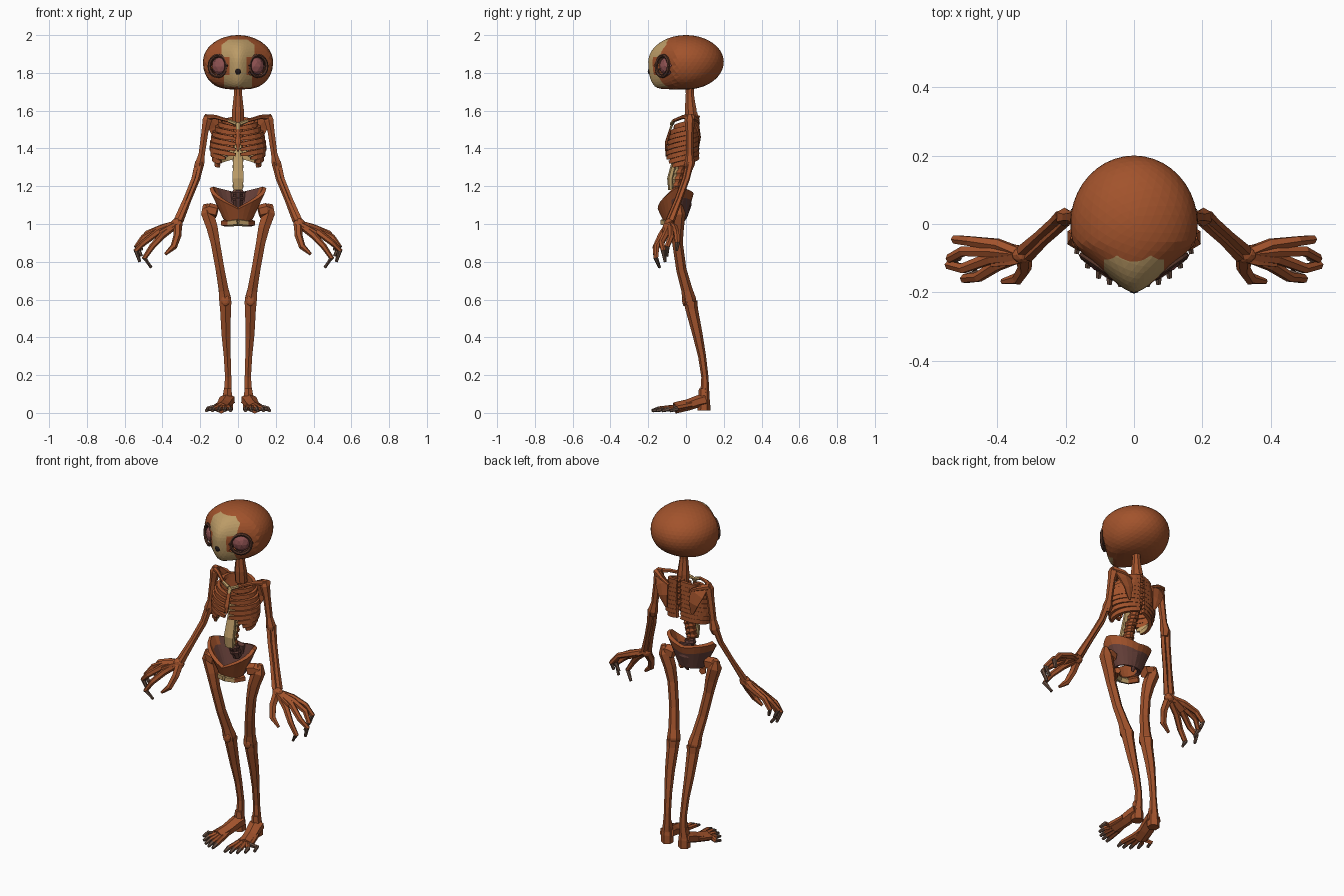
import bpy, bmesh
from math import sin, cos, pi, sqrt
from mathutils import Vector

cube = bpy.data.objects.get("Cube")
if cube:
    bpy.data.objects.remove(cube, do_unlink=True)

def material(name, r, g, b):
    m = bpy.data.materials.new(name)
    m.use_nodes = True
    m.diffuse_color = (r, g, b, 1)
    m.node_tree.nodes["Principled BSDF"].inputs["Base Color"].default_value = (r, g, b, 1)
    return m

BONE = material("rust_bone", .36, .086, .025)
TAN = material("tan_bone", .5, .33, .135)
PINK = material("pink_eye", .26, .08, .08)
DARK = material("dark_socket", .09, .035, .022)
MAUVE = material("mauve_inner_bone", .13, .05, .04)
NAIL = material("grey_brown_tip", .14, .08, .055)
BLACK = material("black_hollow", .015, .01, .01)

X, Y, Z = (Vector(v) for v in ((1, 0, 0), (0, 1, 0), (0, 0, 1)))

def finish(name, bm, mats, mirror=False, paint=None):
    """Turn a bmesh into an object; paint(face) picks the material slot."""
    if paint:
        bm.normal_update()
        for f in bm.faces:
            f.material_index = paint(f)
    mesh = bpy.data.meshes.new(name)
    bm.to_mesh(mesh)
    bm.free()
    for m in mats:
        mesh.materials.append(m)
    ob = bpy.data.objects.new(name, mesh)
    bpy.context.collection.objects.link(ob)
    if mirror:
        ob.modifiers.new("mirror", 'MIRROR')
    return ob

def bone(name, path, ref=Y, sides=6, flat=1, mats=(BONE,), mirror=True, paint=None):
    """Tapered tube through (x, y, z, radius) points; flat scales it along ref."""
    bm = bmesh.new()
    pts = [Vector(p[:3]) for p in path]
    rings = []
    for i, p in enumerate(pts):
        tangent = (pts[min(i + 1, len(pts) - 1)] - pts[max(i - 1, 0)]).normalized()
        u = tangent.cross(ref).normalized()
        v = u.cross(tangent)
        r = path[i][3]
        rings.append([bm.verts.new(p + u * r * cos(a) + v * r * flat * sin(a))
                      for a in (2 * pi * (k + .5) / sides for k in range(sides))])
    for lo, hi in zip(rings, rings[1:]):
        for k in range(sides):
            n = (k + 1) % sides
            bm.faces.new((lo[k], lo[n], hi[n], hi[k]))
    bm.faces.new(rings[0])
    bm.faces.new(rings[-1])
    bmesh.ops.recalc_face_normals(bm, faces=bm.faces)
    return finish(name, bm, mats, mirror, paint)

def ball(name, centre, radii, mat, mirror=False):
    bm = bmesh.new()
    bmesh.ops.create_icosphere(bm, subdivisions=2, radius=1)
    for v in bm.verts:
        v.co = Vector(centre) + Vector(a * b for a, b in zip(v.co, radii))
    return finish(name, bm, (mat,), mirror)

# Skull: sphere with a tapered face, a full lower jaw and hollowed sockets
eye = Vector((.108, -.127, 1.837))
axis = Vector((.58, -.81, .05)).normalized()

def socket_offset(p):
    d = Vector((abs(p.x), p.y, p.z)) - eye
    along = d.dot(axis)
    return (d - axis * along).length if along > -.09 and p.y < 0 else 1

bm = bmesh.new()
bmesh.ops.create_icosphere(bm, subdivisions=4, radius=1)
for v in bm.verts:
    x, y, z = v.co
    r = max(sqrt(x * x + y * y), .18)
    if z < 0:
        x *= r ** -.35
        if y < 0:
            y *= r ** -.75
    if y < -.3:
        x *= 1 + .8 * (y + .3)
    v.co = (x * .186, y * .2, 1.858 + z * (.142 if z > 0 else .146))
    if socket_offset(v.co) < .05:
        v.co -= Vector((axis.x if x > 0 else -axis.x, axis.y, axis.z)) * .045

# Clean cuts along the borders of the pale face patch
slope = Vector((.6, 0, .8))
slope_left = Vector((-.6, 0, .8))
corner = Vector((.05, 0, 1.976))
cuts = [(X * s * w, X) for s in (1, -1) for w in (.088, .075, .046)]
cuts += [(Z * h, Z) for h in (1.976, 1.885, 1.79)]
cuts += [(corner, slope), (Vector((-.05, 0, 1.976)), slope_left)]
for point, normal in cuts:
    front = [f for f in bm.faces if f.calc_center_median().y < -.03]
    geom = front + list({e for f in front for e in f.edges}) + list({v for f in front for v in f.verts})
    bmesh.ops.bisect_plane(bm, geom=geom, plane_co=point, plane_no=normal)

def skull_paint(f):
    c = f.calc_center_median()
    if socket_offset(c) < .053:
        return 2
    mirrored = Vector((abs(c.x), 0, c.z))
    if c.y > -.08 or c.z < 1.725 or c.z > 1.976 or (mirrored - corner).dot(slope) > 0:
        return 0
    half = .088 if c.z > 1.885 else .046 if c.z > 1.79 else .075
    return int(abs(c.x) < half)

finish("skull", bm, (BONE, TAN, DARK), paint=skull_paint)

# Eyes, socket rims and nose
side = axis.cross(Z).normalized()
up = side.cross(axis)
rim = [(*(eye + (side * cos(a) + up * sin(a)) * .056 - axis * .003), .0095)
       for a in (2 * pi * k / 16 for k in range(17))]
bone("eye_rims", rim, ref=axis, mats=(DARK,))
ball("eyeballs", eye - axis * .038, (.054, .046, .052), PINK, mirror=True)
ball("nose_hollow", (0, -.187, 1.808), (.018, .016, .02), BLACK)

# Spine: one core plus a ring of bone and a short rear spur for each vertebra
def spine_y(z):
    keys = [(1.08, 0), (1.2, -.055), (1.3, -.03), (1.42, .04), (1.6, .04)]
    for (z0, y0), (z1, y1) in zip(keys, keys[1:]):
        if z <= z1:
            return y0 + (y1 - y0) * (z - z0) / (z1 - z0)
    return keys[-1][1]

def spine_paint(f):
    z = f.calc_center_median().z
    return 1 if 1.18 < z < 1.42 and f.normal.y < -.3 else 2 if z < 1.19 else 0

heights = [1.1 + .034 * i for i in range(15)]
bone("spine_core", [(0, spine_y(z), z, .025) for z in heights],
     sides=8, mats=(BONE, TAN, MAUVE), mirror=False, paint=spine_paint)
for z in heights[1:]:
    y, r = spine_y(z), .033 if z < 1.36 else .025
    bone("vertebra", [(0, y, z - .013, r * .85), (0, y, z, r), (0, y, z + .013, r * .85)],
         sides=8, mats=(BONE, TAN, MAUVE), mirror=False, paint=spine_paint)
    bone("vertebra_spur", [(0, y, z, .012), (0, y + r + .008, z - .01, .008)], ref=Z, sides=4, mirror=False)
bone("neck", [(0, .03, 1.53, .034), (0, .025, 1.6, .034), (0, .022, 1.645, .028), (0, .02, 1.69, .023), (0, .02, 1.77, .025)],
     sides=8, mirror=False)

# Lumbar front plate
bone("lumbar_front", [(0, -.045, 1.43, .02), (0, -.058, 1.34, .029), (0, -.083, 1.24, .034), (0, -.08, 1.18, .028)],
     flat=.5, mats=(TAN,), mirror=False)

# Ribs: slanting hoops, the lowest ones short of the breastbone and pale inside
def pale_inside(f):
    c = f.calc_center_median()
    return int(f.normal.dot(Vector((c.x, c.y + .02, 0)).normalized()) < -.6)

count = 9
for i in range(count):
    t = i / (count - 1)
    width = .098 + .044 * sin(pi * min(1, t * .88))
    depth = .06 + .028 * sqrt(t)
    end = pi * (.97 if i < 6 else .84 - .09 * (i - 6))
    path = []
    for k in range(10):
        a = .1 + (end - .1) * k / 9
        path.append((width * sin(a), .061 - depth + depth * cos(a),
                     1.56 - .2 * t - (.055 + .025 * t) * a / pi, .0135 if k < 9 else .009))
    bone("rib_pair", path, ref=Z, sides=4, flat=1.25, mats=(BONE, TAN), paint=pale_inside if i > 6 else None)

# Breastbone, collarbones and shoulder blades
bone("breastbone", [(0, -.07, 1.535, .014), (0, -.084, 1.5, .011), (0, -.105, 1.43, .015), (0, -.108, 1.385, .006)],
     flat=.5, mats=(BONE, TAN), mirror=False, paint=lambda f: int(f.calc_center_median().z > 1.5))
bone("collarbones", [(.01, -.075, 1.53, .011), (.05, -.065, 1.547, .009), (.12, -.015, 1.567, .011), (.17, .02, 1.565, .016)],
     ref=Z, mats=(BONE, TAN), paint=lambda f: int(f.calc_center_median().x < .04))
bone("shoulder_blades", [(.155, .035, 1.565, .02), (.115, .06, 1.52, .05), (.1, .072, 1.46, .035), (.085, .065, 1.39, .008)],
     flat=.2)
bone("shoulder_ridges", [(.07, .065, 1.525, .008), (.12, .06, 1.55, .012), (.175, .03, 1.565, .018)], ref=Z)

# Arms
bone("upper_arms", [(.16, .02, 1.58, .016), (.163, .02, 1.55, .028), (.175, .02, 1.49, .021),
                    (.192, .02, 1.37, .019), (.203, .02, 1.32, .028), (.205, .015, 1.29, .02)])
for name, dx, dy in (("outer_forearms", .009, .006), ("inner_forearms", -.01, -.008)):
    bone(name, [(.205 + dx, .02 + dy, 1.325, .017), (.225 + dx, dy, 1.24, .015),
                (.27 + dx, -.04 + dy, 1.13, .014), (.318 + dx, -.085 + dy, 1.015, .019)], sides=5)
ball("wrists", (.325, -.09, 1.0), (.033, .026, .03), BONE, mirror=True)
bone("palms", [(.315, -.088, 1.01, .026), (.36, -.09, .985, .036), (.415, -.092, .953, .038)], flat=.45, ref=Z + X)

# Fingers: each fans out from the wrist, then hooks downward to a dark tip
fingers = [((.4, -.12, .94), (.455, -.155, .88), (.495, -.16, .82), (.46, -.14, .77)),
           ((.42, -.1, .96), (.5, -.13, .9), (.54, -.12, .86), (.52, -.11, .8)),
           ((.42, -.08, .97), (.5, -.08, .93), (.537, -.1, .88), (.51, -.1, .83)),
           ((.4, -.06, .98), (.48, -.05, .95), (.522, -.045, .9), (.51, -.05, .86))]
for joints in fingers:
    path = [(.325, -.09, 1.0, .02)]
    path += [(*p, r) for p, r in zip(joints, (.019, .016, .014, .008))]
    limit = joints[2][2] - .01
    bone("finger_pair", path, ref=Z + X, mats=(BONE, NAIL),
         paint=lambda f: int(f.calc_center_median().z < limit))
bone("thumbs", [(.32, -.09, 1.0, .024), (.32, -.13, .94, .021), (.34, -.16, .88, .018), (.385, -.168, .84, .008)], ref=X)

# Pelvis: flared open basin; slots pair an outer colour with an inner one
bm = bmesh.new()
steps = 12
columns = []
for k in range(steps + 1):
    a = pi * k / steps
    front = max(0, (k / steps - .5) / .5)
    top = 1.16 + .03 * sin(a) - .08 * front ** .8
    low = 1.03 - .025 * front
    column = []
    for t in (0, .35, .7, 1):
        rx, ry = .08 + .07 * t, .06 + .035 * t
        column.append(bm.verts.new((rx * sin(a) if 0 < k < steps else 0,
                                    -.055 + ry * cos(a), low + (top - low) * t)))
    columns.append(column)
for k, (c0, c1) in enumerate(zip(columns, columns[1:])):
    for j in range(3):
        f = bm.faces.new((c0[j], c1[j], c1[j + 1], c0[j + 1]))
        f.material_index = 2 if j < 2 and k < 7 else 1 if k < 4 else 0
bm.normal_update()
for f in bm.faces:
    if f.normal.dot(f.calc_center_median() - Vector((0, -.055, 1.1))) < 0:
        f.normal_flip()
pelvis = finish("pelvis", bm, (BONE, BONE, MAUVE, BONE, MAUVE, MAUVE), mirror=True)
shell = pelvis.modifiers.new("thickness", 'SOLIDIFY')
shell.thickness = .02
shell.material_offset = 3
bone("sacrum", [(0, 0, 1.17, .045), (0, .015, 1.1, .036), (0, 0, 1.04, .02), (0, -.015, 1.01, .01)],
     flat=.4, mats=(MAUVE,), mirror=False)
bone("pubic_arch", [(0, -.12, 1.01, .02), (.045, -.1, 1.004, .019), (.075, -.05, 1.005, .02)],
     ref=Z, sides=5, mats=(BONE, TAN), paint=lambda f: int(f.calc_center_median().x < .05))

# Legs
bone("hip_necks", [(.11, -.05, 1.065, .036), (.15, -.045, 1.075, .036), (.175, -.04, 1.07, .026)], ref=Z)
bone("thighs", [(.172, -.035, 1.105, .015), (.163, -.04, 1.06, .038), (.137, -.045, .98, .034), (.12, -.045, .9, .028),
                (.095, -.025, .76, .027), (.076, .005, .65, .03), (.068, .017, .6, .037), (.067, .02, .575, .034)])
ball("kneecaps", (.067, -.009, .595), (.024, .012, .03), BONE, mirror=True)
bone("shins", [(.067, .025, .59, .037), (.066, .03, .55, .033), (.064, .06, .42, .027),
               (.057, .085, .3, .021), (.052, .1, .19, .019), (.054, .1, .12, .023), (.058, .095, .07, .03)])

# Feet: heel, arch and five fanned toes
bone("heels", [(.055, .09, .13, .022), (.056, .095, .06, .033), (.056, .095, .012, .034)])
bone("foot_arches", [(.056, .1, .07, .045), (.064, .06, .06, .042), (.075, .01, .042, .04), (.09, -.06, .026, .04)],
     ref=Z, flat=.75)
for k in range(5):
    tip_x = .04 + .03 * k
    tip_y = -.182 + .012 * k * k / 2
    bone("toe_pair", [(.06 + .01 * k, .03, .045, .016), (.052 + .018 * k, -.06, .028, .016),
                      (tip_x, tip_y + .036, .021, .013), (tip_x + .002 * k, tip_y, .011, .008)],
         ref=Z, mats=(BONE, NAIL), paint=lambda f: int(f.calc_center_median().y < tip_y + .025))
